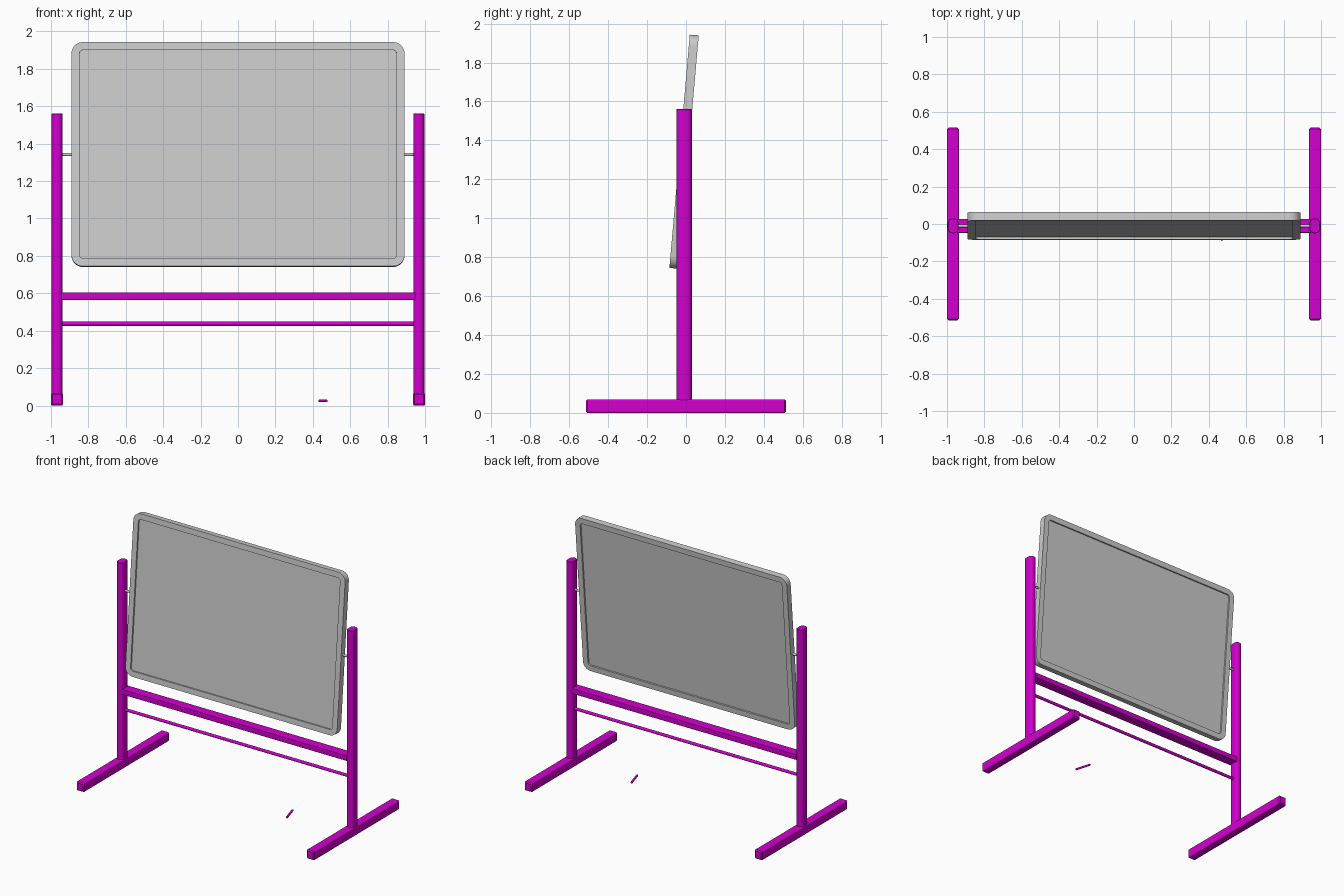
import bpy, bmesh, math
from mathutils import Vector, Matrix

if "Cube" in bpy.data.objects:
    bpy.data.objects.remove(bpy.data.objects["Cube"])

magenta = bpy.data.materials.new("magenta_paint")
magenta.diffuse_color = (0.65, 0.0, 0.62, 1)
magenta.use_nodes = True
magenta.node_tree.nodes["Principled BSDF"].inputs["Base Color"].default_value = magenta.diffuse_color
YC = -0.01


def outline(w, h, r, seg=8):
    """Rounded rectangle as a list of 2D points."""
    pts = []
    for i, (sx, sy) in enumerate([(1, 1), (-1, 1), (-1, -1), (1, -1)]):
        for k in range(seg + 1):
            a = math.pi / 2 * (i + k / seg)
            pts.append((sx * (w / 2 - r) + r * math.cos(a),
                        sy * (h / 2 - r) + r * math.sin(a)))
    return pts


def loft(name, rings, mat=None, matrix=Matrix()):
    """Skin a stack of (outline, height) rings and cap both ends."""
    bm = bmesh.new()
    loops = [[bm.verts.new((x, y, z)) for x, y in pts] for pts, z in rings]
    n = len(loops[0])
    for a, b in zip(loops, loops[1:]):
        for i in range(n):
            j = (i + 1) % n
            bm.faces.new((a[i], a[j], b[j], b[i]))
    bm.faces.new(loops[0][::-1])
    bm.faces.new(loops[-1])
    bmesh.ops.recalc_face_normals(bm, faces=bm.faces[:])
    me = bpy.data.meshes.new(name)
    bm.to_mesh(me)
    bm.free()
    ob = bpy.data.objects.new(name, me)
    bpy.context.collection.objects.link(ob)
    ob.matrix_world = matrix
    if mat:
        me.materials.append(mat)
    me.shade_smooth()
    me.set_sharp_from_angle(angle=math.radians(35))
    return ob


def bar(name, p, q, w, h, r, mat=None, bevel=0.0):
    """Rounded bar from p to q; w and h are its cross-section sizes."""
    p, q = Vector(p), Vector(q)
    d = q - p
    L = d.length
    rings = [(outline(w, h, r), 0), (outline(w, h, r), L)]
    if bevel:
        small = outline(w - 2 * bevel, h - 2 * bevel, max(r - bevel, 0.001))
        rings = [(small, 0), (rings[0][0], bevel), (rings[0][0], L - bevel), (small, L)]
    rot = Matrix() if abs(d.normalized().z) > 0.99 else d.to_track_quat('Z', 'Y').to_matrix().to_4x4()
    return loft(name, rings, mat, Matrix.Translation(p) @ rot)


# Feet, posts and pivots on both sides
for side, s in (("left", -1), ("right", 1)):
    bar(side + "_foot", (s * 0.968, -0.515, 0.034), (s * 0.968, 0.515, 0.034),
        0.064, 0.068, 0.008, magenta, 0.008)
    bar(side + "_post", (s * 0.967, YC, 0.03), (s * 0.967, YC, 1.562),
        0.058, 0.08, 0.027, magenta, 0.003)
    bar(side + "_pivot", (s * 0.87, YC, 1.342), (s * 0.95, YC, 1.342),
        0.016, 0.016, 0.0079)

# Cross members: flat tray bar is wide in y, the lower rod is round
def cross(name, z, dy, dz, r):
    bar(name, (-0.945, YC, z), (0.945, YC, z), dz, dy, r, magenta).matrix_world = (
        Matrix.Translation((-0.945, YC, z)) @ Matrix.Rotation(math.pi / 2, 4, 'Y'))


cross("tray_bar", 0.585, 0.075, 0.04, 0.003)
cross("lower_rod", 0.437, 0.022, 0.022, 0.0109)

# Tilted board: outer frame with the panel recessed on both faces
W, H, T, RIM, REC = 1.78, 1.203, 0.046, 0.042, 0.012
outer = outline(W, H, 0.06)
inner = outline(W - 2 * RIM, H - 2 * RIM, 0.02)
tilt = (Matrix.Translation((0, YC, 1.342)) @ Matrix.Rotation(math.radians(-5), 4, 'X')
        @ Matrix.Rotation(math.pi / 2, 4, 'X'))
loft("board", [(inner, -T / 2 + REC), (inner, -T / 2), (outer, -T / 2),
               (outer, T / 2), (inner, T / 2), (inner, T / 2 - REC)], None, tilt)

# Small loose marker
bar("marker", (0.472, -0.088, 0.025), (0.437, 0.03, 0.025), 0.015, 0.015, 0.0074, magenta)
